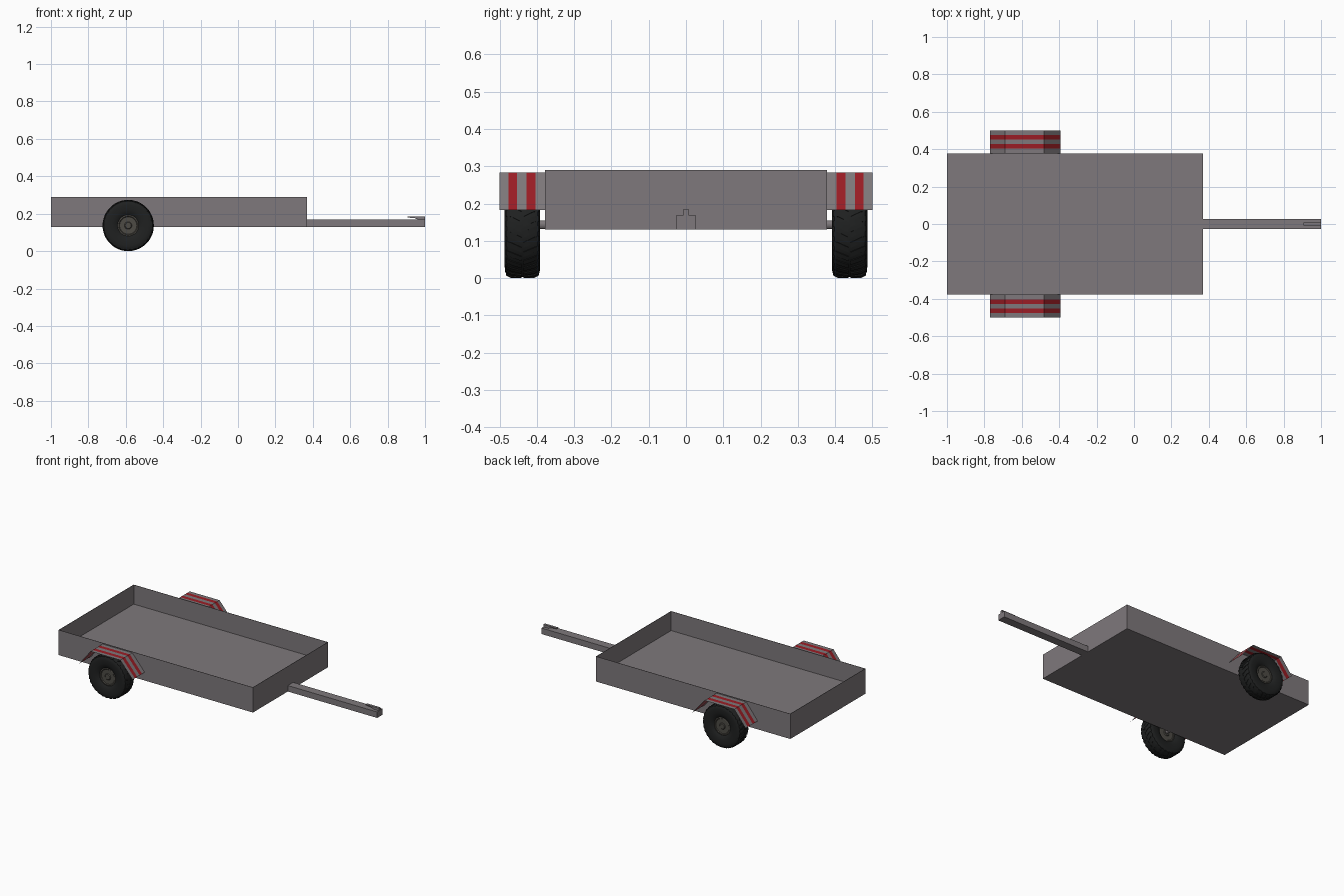
import bpy, bmesh
from math import sin, cos, pi
from mathutils import Matrix, Vector

if "Cube" in bpy.data.objects:
    bpy.data.objects.remove(bpy.data.objects["Cube"])


def material(name, rgb):
    m = bpy.data.materials.new(name)
    m.diffuse_color = (*rgb, 1)
    m.use_nodes = True
    m.node_tree.nodes["Principled BSDF"].inputs["Base Color"].default_value = m.diffuse_color
    return m


GREY = material("painted_steel", (0.21, 0.19, 0.20))
RED = material("red_stripe", (0.33, 0.012, 0.018))
RUBBER = material("rubber", (0.014, 0.015, 0.015))
HUB = material("hub_metal", (0.075, 0.07, 0.06))


def finish(name, bm, mats, normals=True):
    if normals:
        bmesh.ops.recalc_face_normals(bm, faces=bm.faces)
    me = bpy.data.meshes.new(name)
    bm.to_mesh(me)
    bm.free()
    for m in mats:
        me.materials.append(m)
    ob = bpy.data.objects.new(name, me)
    bpy.context.collection.objects.link(ob)
    return ob


def box_bm(x0, x1, y0, y1, z0, z1):
    bm = bmesh.new()
    mat = Matrix.Translation(((x0 + x1) / 2, (y0 + y1) / 2, (z0 + z1) / 2)) \
        @ Matrix.Diagonal((x1 - x0, y1 - y0, z1 - z0, 1))
    bmesh.ops.create_cube(bm, size=1, matrix=mat)
    return bm


def lathe(bm, profile, steps):
    """Revolve a closed (radius, y) profile around the y axis."""
    vs = [bm.verts.new((r, y, 0)) for r, y in profile]
    edges = [bm.edges.new((vs[i], vs[(i + 1) % len(vs)])) for i in range(len(vs))]
    bmesh.ops.spin(bm, geom=vs + edges, cent=(0, 0, 0), axis=(0, 1, 0),
                   angle=2 * pi, steps=steps, use_merge=True)
    bmesh.ops.remove_doubles(bm, verts=bm.verts, dist=1e-5)


# Cargo bed: box hollowed from the top, leaving thin walls and a thick floor
bm = box_bm(-1, 0.37, -0.378, 0.378, 0.13, 0.29)
top = max(bm.faces, key=lambda f: f.calc_center_median().z)
bmesh.ops.inset_individual(bm, faces=[top], thickness=0.003)
inner = bmesh.ops.extrude_discrete_faces(bm, faces=[top])["faces"][0]
bmesh.ops.translate(bm, verts=inner.verts, vec=(0, 0, -0.123))
finish("cargo_bed", bm, [GREY])

# Tow bar
finish("tow_bar", box_bm(0.37, 1, -0.027, 0.027, 0.13, 0.168), [GREY])

# Coupling lever: side profile extruded across y
bm = bmesh.new()
side = [(0.905, 0.184), (1, 0.184), (1, 0.168), (0.965, 0.168), (0.945, 0.176), (0.905, 0.180)]
face = bm.faces.new([bm.verts.new((x, -0.008, z)) for x, z in side])
ext = bmesh.ops.extrude_face_region(bm, geom=[face])["geom"]
bmesh.ops.translate(bm, verts=[v for v in ext if isinstance(v, bmesh.types.BMVert)],
                    vec=(0, 0.016, 0))
finish("coupling_lever", bm, [GREY])

# Mudguards: folded thin sheets with two red stripes each
FOLD = [(-0.77, 0.183), (-0.69, 0.283), (-0.48, 0.283), (-0.393, 0.182)]
BANDS = [0.378, 0.404, 0.428, 0.453, 0.477, 0.50]
for label, s in (("left", 1), ("right", -1)):
    bm = bmesh.new()
    grid = [[bm.verts.new((x, s * y, z)) for y in BANDS] for x, z in FOLD]
    for i in range(len(FOLD) - 1):
        for j in range(len(BANDS) - 1):
            f = bm.faces.new((grid[i][j], grid[i + 1][j], grid[i + 1][j + 1], grid[i][j + 1]))
            f.material_index = j % 2
            f.normal_update()
            if f.normal.z < 0:
                f.normal_flip()
    finish(label + "_mudguard", bm, [GREY, RED], normals=False)

# Tyre: rounded carcass with chevron tread lugs
half = [(0.056, 0.034), (0.064, 0.041), (0.085, 0.046), (0.108, 0.0475),
        (0.122, 0.046), (0.130, 0.041), (0.134, 0.030)]
bm = bmesh.new()
lathe(bm, half + [(r, -y) for r, y in reversed(half)], 48)
LUGS = 30
for k in range(LUGS):
    for s in (1, -1):
        a = 2 * pi * (k + (0.5 if s < 0 else 0)) / LUGS
        ring = []
        for y, shift, low, high in ((0.003, 0, 0.131, 0.137), (0.031, 0.10, 0.131, 0.137),
                                    (0.044, 0.12, 0.122, 0.130)):
            ring.append([bm.verts.new((r * cos(a + shift + w), s * y, r * sin(a + shift + w)))
                         for r, w in ((low, 0), (high, 0), (high, 0.11), (low, 0.11))])
        for p, q in zip(ring, ring[1:]):
            for i in range(4):
                bm.faces.new((p[i], p[(i + 1) % 4], q[(i + 1) % 4], q[i]))
        bm.faces.new(ring[0])
        bm.faces.new(ring[-1])
tyre = finish("left_tyre", bm, [RUBBER])

# Hub: disc with a small raised centre, plus a stub axle towards the bed
bm = bmesh.new()
hub_half = [(0.058, 0.034), (0.050, 0.036), (0.046, 0.032), (0.020, 0.032), (0.016, 0.036)]
lathe(bm, [(0, 0.036)] + hub_half[::-1] + [(r, -y) for r, y in hub_half] + [(0, -0.036)], 32)
hub = finish("left_hub", bm, [HUB])

for ob in (tyre, hub):
    bpy.context.view_layer.objects.active = ob
    ob.select_set(True)
bpy.ops.object.shade_smooth_by_angle(angle=0.6)

# Place left wheel and mirror a copy to the right
for ob in (tyre, hub):
    ob.location = (-0.587, 0.439, 0.137)
    twin = ob.copy()
    twin.name = ob.name.replace("left", "right")
    twin.location.y *= -1
    bpy.context.collection.objects.link(twin)

# Stub axles joining wheels to the bed
for label, s in (("left", 1), ("right", -1)):
    bm = bmesh.new()
    bmesh.ops.create_cone(bm, cap_ends=True, segments=16, radius1=0.012, radius2=0.012, depth=0.04,
                          matrix=Matrix.Translation((-0.587, s * 0.39, 0.143))
                          @ Matrix.Rotation(pi / 2, 4, "X"))
    finish(label + "_stub_axle", bm, [GREY])
